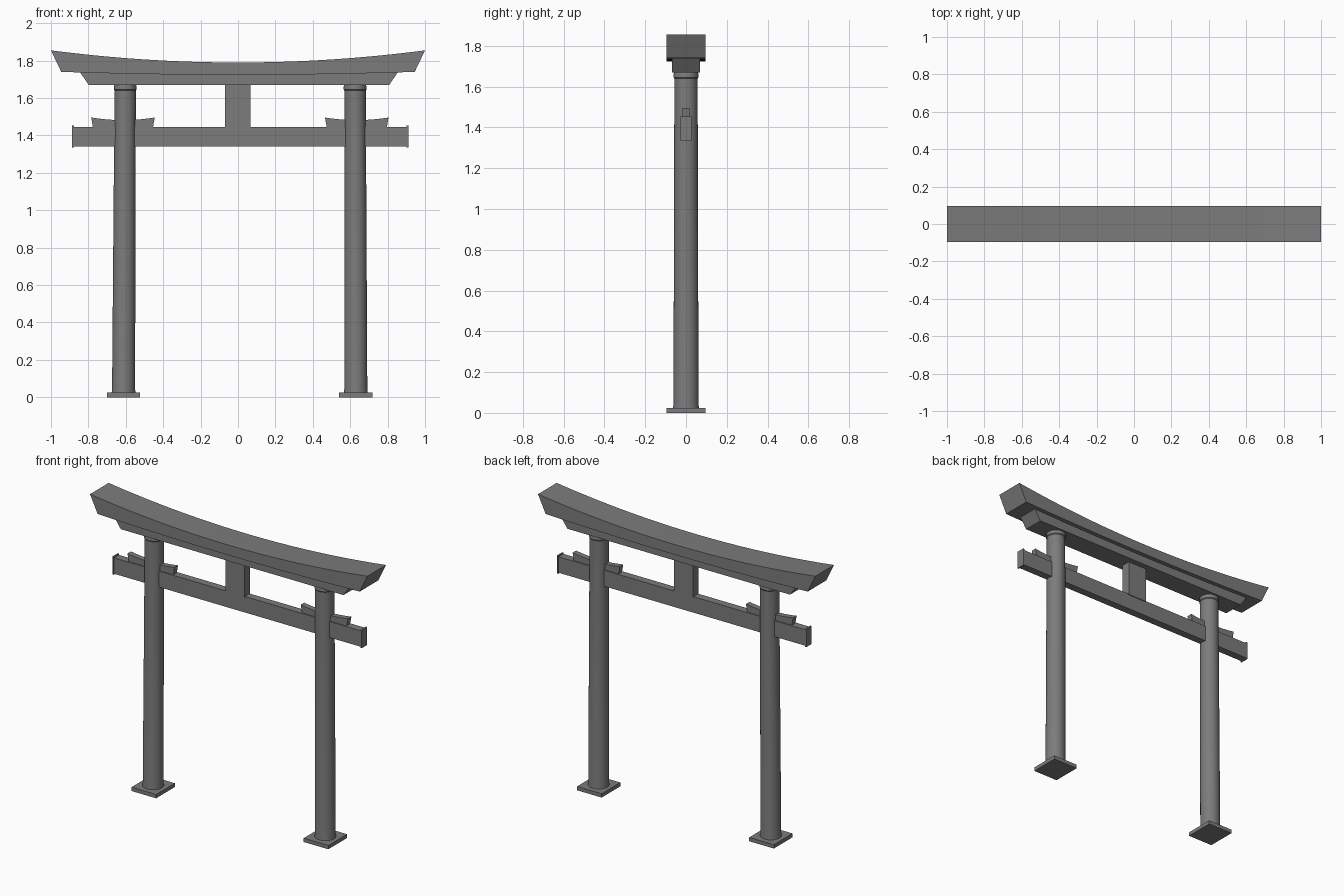
import bpy
import bmesh
import math

old = bpy.data.objects.get("Cube")
if old:
    bpy.data.objects.remove(old, do_unlink=True)

GREY = (0.2, 0.2, 0.2, 1)
stone = bpy.data.materials.new("grey_stone")
stone.use_nodes = True
stone.diffuse_color = GREY
stone.node_tree.nodes["Principled BSDF"].inputs["Base Color"].default_value = GREY


def finish(name, bm, smooth=False):
    """Turn a bmesh into a named object."""
    bmesh.ops.recalc_face_normals(bm, faces=bm.faces)
    mesh = bpy.data.meshes.new(name)
    bm.to_mesh(mesh)
    bm.free()
    mesh.materials.append(stone)
    if smooth:
        mesh.shade_smooth()
        mesh.set_sharp_from_angle(angle=math.radians(35))
    obj = bpy.data.objects.new(name, mesh)
    bpy.context.collection.objects.link(obj)


def box(name, x, y, z):
    """Box from three (low, high) ranges."""
    bm = bmesh.new()
    bmesh.ops.create_cube(bm, size=1)
    for v in bm.verts:
        v.co = [r[0] if c < 0 else r[1] for c, r in zip(v.co, (x, y, z))]
    finish(name, bm)


def beam(name, cx, half_top, half_bottom, top, bottom, depth, steps):
    """Beam with flared ends; top and bottom are (middle height, end rise)."""
    bm = bmesh.new()
    sections = []
    for i in range(steps + 1):
        t = 2 * i / steps - 1
        zt, zb = top[0] + top[1] * t * t, bottom[0] + bottom[1] * t * t
        corners = [(half_top, -depth, zt), (half_top, depth, zt),
                   (half_bottom, depth, zb), (half_bottom, -depth, zb)]
        sections.append([bm.verts.new((cx + h * t, y, z)) for h, y, z in corners])
    for a, b in zip(sections, sections[1:]):
        for k in range(4):
            n = (k + 1) % 4
            bm.faces.new((a[k], a[n], b[n], b[k]))
    bm.faces.new(sections[0])
    bm.faces.new(sections[-1])
    finish(name, bm, smooth=steps > 1)


def pillar(name, foot_x, head_x, profile, sides=32):
    """Slightly leaning round pillar from (radius, height) pairs."""
    bm = bmesh.new()
    rings = []
    for r, z in profile:
        cx = foot_x + (head_x - foot_x) * z / profile[-1][1]
        rings.append([bm.verts.new((cx + r * math.cos(math.tau * k / sides),
                                    r * math.sin(math.tau * k / sides), z))
                      for k in range(sides)])
    for a, b in zip(rings, rings[1:]):
        for k in range(sides):
            n = (k + 1) % sides
            bm.faces.new((a[k], a[n], b[n], b[k]))
    bm.faces.new(rings[0])
    bm.faces.new(rings[-1])
    finish(name, bm, smooth=True)


# Curved roof beam and the straight lintel beneath it
beam("roof_beam", 0, 1.0, 0.945, (1.79, 0.065), (1.724, 0.016), 0.096, 32)
beam("upper_lintel", 0.005, 0.855, 0.803, (1.745, 0), (1.67, 0), 0.068, 1)

# Lower tie beam with raised end caps, and the central strut
box("tie_beam", (-0.88, 0.905), (-0.025, 0.025), (1.342, 1.446))
for side, x in (("right", -0.887), ("left", 0.902)):
    box(side + "_tie_cap", (x, x + 0.01), (-0.028, 0.028), (1.336, 1.453))
box("centre_strut", (-0.07, 0.067), (-0.03, 0.03), (1.44, 1.675))

# Pillars with collars, foot plates and curved wedges
SHAFT = [(0.064, 0.02), (0.0615, 0.045), (0.057, 1.64),
         (0.061, 1.645), (0.061, 1.66), (0.058, 1.672)]
for side, foot, head, wedge in (("right", -0.612, -0.603, -0.615),
                                ("left", 0.63, 0.626, 0.635)):
    pillar(side + "_pillar", foot, head, SHAFT)
    box(side + "_foot_plate", (foot - 0.089, foot + 0.089), (-0.096, 0.096), (0, 0.025))
    beam(side + "_wedge", wedge, 0.17, 0.16, (1.482, 0.014), (1.44, 0), 0.018, 12)
